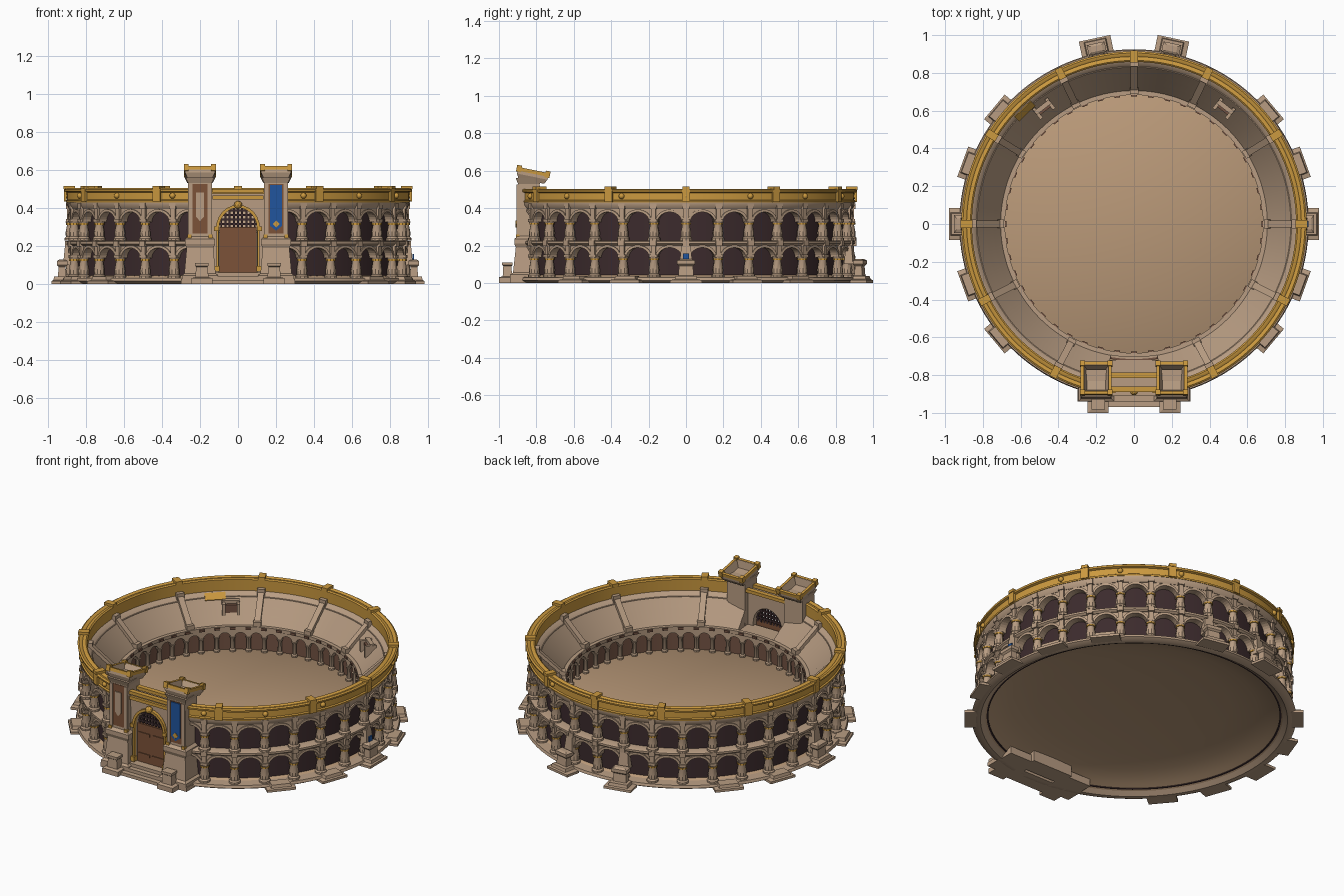
import bpy, bmesh
from math import sin, cos, pi, radians, atan2
from mathutils import Matrix, Vector

if "Cube" in bpy.data.objects:
    bpy.data.objects.remove(bpy.data.objects["Cube"])


def material(name, rgb):
    m = bpy.data.materials.new(name)
    m.use_nodes = True
    m.diffuse_color = (*rgb, 1)
    bsdf = next(n for n in m.node_tree.nodes if n.type == 'BSDF_PRINCIPLED')
    bsdf.inputs["Base Color"].default_value = (*rgb, 1)
    return m


STONE = material("warm stone", (0.48, 0.335, 0.225))
SAND = material("sand", (0.49, 0.32, 0.19))
GOLD = material("gold", (0.6, 0.32, 0.05))
DARK = material("dark recess", (0.045, 0.024, 0.026))
BROWN = material("brown wood", (0.2, 0.085, 0.04))
INNER = material("inner wall brown", (0.17, 0.085, 0.055))
BLUE = material("blue cloth", (0.015, 0.09, 0.34))

T = Matrix.Translation
STEP = radians(11.25)
FRONT = -pi / 2


def make(name, bm, mat, smooth=False):
    bmesh.ops.remove_doubles(bm, verts=bm.verts, dist=1e-5)
    bmesh.ops.recalc_face_normals(bm, faces=bm.faces)
    me = bpy.data.meshes.new(name)
    bm.to_mesh(me)
    bm.free()
    me.materials.append(mat)
    ob = bpy.data.objects.new(name, me)
    bpy.context.collection.objects.link(ob)
    if smooth:
        bpy.ops.object.select_all(action='DESELECT')
        bpy.context.view_layer.objects.active = ob
        ob.select_set(True)
        bpy.ops.object.shade_smooth_by_angle(angle=radians(35))


def polar(angle, r, z=0):
    """Frame whose x points outward and y runs along the ring."""
    return Matrix.Rotation(angle, 4, 'Z') @ T((r, 0, z))


def box(bm, size, m):
    bmesh.ops.create_cube(bm, size=1, matrix=m @ Matrix.Diagonal((*size, 1)))


def revolve(bm, profile, m=Matrix(), a0=0, a1=2 * pi, n=128):
    """Sweep a closed (radius, height) profile around z."""
    full = a1 - a0 > 2 * pi - 0.001
    rings = []
    for i in range(n if full else n + 1):
        a = a0 + (a1 - a0) * i / n
        rings.append([bm.verts.new(m @ Vector((r * cos(a), r * sin(a), z))) for r, z in profile])
    k = len(profile)
    for i in range(n):
        p, q = rings[i], rings[(i + 1) % len(rings)]
        for j in range(k):
            bm.faces.new((p[j], q[j], q[(j + 1) % k], p[(j + 1) % k]))
    if not full:
        bm.faces.new(rings[0])
        bm.faces.new(rings[-1])


def ring(name, profile, mat, gap=0):
    bm = bmesh.new()
    g = radians(gap)
    revolve(bm, profile, a0=FRONT + g, a1=FRONT + 2 * pi - g)
    make(name, bm, mat, True)


def loft(bm, m, sections):
    """Stack of rectangles given as (half x, half y, height)."""
    loops = [[bm.verts.new(m @ Vector((sx * x, sy * y, z)))
              for sx, sy in ((-1, -1), (1, -1), (1, 1), (-1, 1))] for x, y, z in sections]
    for a, b in zip(loops, loops[1:]):
        for j in range(4):
            bm.faces.new((a[j], a[(j + 1) % 4], b[(j + 1) % 4], b[j]))
    bm.faces.new(loops[0])
    bm.faces.new(loops[-1])


def arc(half, spring, rise, n=12):
    return [(-half * cos(pi * i / n), spring + rise * sin(pi * i / n)) for i in range(n + 1)]


def strip(bm, place, low, high, d0, d1):
    """Solid band between two lines of (along, height), from depth d0 to d1."""
    rows = [[bm.verts.new(place(u, d, z)) for d, (u, z) in
             ((d0, lo), (d0, hi), (d1, hi), (d1, lo))] for lo, hi in zip(low, high)]
    for a, b in zip(rows, rows[1:]):
        for j in range(4):
            bm.faces.new((a[j], b[j], b[(j + 1) % 4], a[(j + 1) % 4]))
    bm.faces.new(rows[0])
    bm.faces.new(rows[-1])


def arch(bm, place, half, spring, rise, wide, top, d0, d1):
    low = [(-wide, spring)] + arc(half, spring, rise) + [(wide, spring)]
    strip(bm, place, low, [(u, top) for u, z in low], d0, d1)


def trim(bm, place, half, spring, rise, w, d0, d1):
    strip(bm, place, arc(half, spring, rise), arc(half + w, spring, rise + w), d0, d1)


def around(angle, r0):
    return lambda u, d, z: polar(angle + u / r0, r0 + d, z).translation


# Ground ring, arena floor with a domed underside, and recessed wall
ring("plinth", [(.875, 0), (.9, 0), (.925, .014), (.92, .03), (.83, .035)], STONE)
ring("arena_floor", [(0, .125), (.72, .125), (.88, .02), (.88, .005), (.8, .045), (.7, .075),
                     (.55, .095), (.3, .11), (0, .115)], SAND)
ring("recess_wall", [(.83, .025), (.845, .025), (.845, .4), (.83, .4)], DARK, 11)

# Two-storey outer arcade
arches, columns, caps, mouldings = (bmesh.new() for _ in range(4))
for k in range(32):
    mid = (k + .5) * STEP
    off = abs((mid - FRONT + pi) % (2 * pi) - pi)
    if off > STEP:
        for spring, top in ((.135, .205), (.325, .405)):
            p = around(mid, .885)
            arch(arches, p, .066, spring, .056, .0868, top, 0, -.045)
            trim(mouldings, p, .064, spring, .054, .014, .008, -.01)
    a = k * STEP
    if abs((a - FRONT + pi) % (2 * pi) - pi) < STEP * 1.2:
        continue
    for base, h in ((.03, .11), (.228, .1)):
        m = polar(a, .878, base)
        revolve(columns, [(0, 0), (.034, 0), (.034, .012), (.027, .02), (.029, .04), (.021, h * .8),
                          (.024, h - .012), (.03, h), (0, h)], m, n=10)
        revolve(caps, [(.018, 0), (.027, 0), (.027, .009), (.018, .009)], m @ T((0, 0, h * .83)), n=10)
        box(columns, (.045, .042, .016), m @ T((.004, 0, h + .005)))
        box(columns, (.016, .026, .06), m @ T((.012, 0, h + .04)))
    box(columns, (.035, .036, .028), polar(a, .893, .212))
    box(columns, (.03, .036, .03), polar(a, .89, .41))
make("outer_arches", arches, STONE)
make("arch_mouldings", mouldings, STONE)
make("outer_columns", columns, STONE, True)
make("column_collars", caps, GOLD, True)

# Ledge between the storeys, cornice and gold crown
ring("middle_ledge", [(.84, .2), (.89, .2), (.903, .21), (.903, .222), (.89, .228), (.84, .228)], STONE, 11)
ring("cornice", [(.87, .395), (.888, .395), (.902, .415), (.902, .432), (.87, .432)], STONE, 11)
ring("gold_crown", [(.86, .425), (.905, .429), (.907, .438), (.899, .443), (.899, .481), (.912, .486),
                    (.914, .497), (.905, .503), (.892, .501), (.886, .497), (.88, .501), (.866, .503),
                    (.858, .497)], GOLD, 13)

# Seating as a slope of shallow tiers
profile = [(.695, .255), (.695, .28)]
for i in range(4):
    r, z = .706 + i * .038, .28 + i * .036
    profile += [(r, z), (r + .002, z + .006)]
ring("seating", profile + [(.858, .427), (.88, .432), (.88, .41), (.83, .405), (.83, .255)], STONE, 10)
ring("seating_parapet", [(.683, .262), (.683, .283), (.705, .283), (.705, .262)], STONE)

# Inner arcade
ring("inner_wall", [(.715, .11), (.725, .11), (.725, .265), (.715, .265)], INNER)
posts, inner_arches, studs = bmesh.new(), bmesh.new(), bmesh.new()
for k in range(48):
    a = k * pi / 24
    m = polar(a, .697, .12)
    revolve(posts, [(0, 0), (.019, 0), (.019, .015), (.013, .022), (.012, .08), (.018, .095), (0, .095)], m, n=8)
    arch(inner_arches, around(a + pi / 48, .69), .034, .21, .032, .0452, .265, 0, .03)
    box(studs, (.012, .03, .014), polar(a, .681, .272))
make("inner_columns", posts, STONE, True)
make("inner_arches", inner_arches, STONE)
make("parapet_studs", studs, INNER)

# Radial stair walls, crown blocks and knobs
walls, blocks, knobs = bmesh.new(), bmesh.new(), bmesh.new()
slope = Matrix.Rotation(-atan2(.147, .155), 4, 'Y')
for d in [90] + [s for d in (64, 32, 0, -27, -62) for s in (d, 180 - d)]:
    a = radians(d)
    box(walls, (.215, .036, .03), polar(a, .783, .36) @ slope)
    box(walls, (.035, .045, .04), polar(a, .705, .29))
    box(walls, (.03, .045, .05), polar(a, .85, .425))
    box(blocks, (.062, .04, .018), polar(a, .887, .507))
    box(blocks, (.012, .045, .07), polar(a, .908, .467))
for k in range(1, 16):
    bmesh.ops.create_icosphere(knobs, subdivisions=2, radius=.016,
                               matrix=polar(FRONT + k * pi / 8, .9, .464))
make("stair_walls", walls, STONE)
make("crown_blocks", blocks, GOLD)
make("crown_knobs", knobs, GOLD, True)

# Small doorways and a gold cloth on the seating
frames, holes, cloth = bmesh.new(), bmesh.new(), bmesh.new()
for d in (52, 128):
    for side in (-1, 1):
        box(frames, (.07, .018, .07), polar(radians(d), .775, .36) @ T((0, side * .042, 0)))
    box(frames, (.025, .1, .02), polar(radians(d), .785, .395))
    box(holes, (.03, .07, .05), polar(radians(d), .775, .358))
box(cloth, (.045, .12, .008), polar(radians(134), .832, .408) @ slope)
make("seating_doorways", frames, STONE)
make("doorway_openings", holes, INNER)
make("seating_cloth", cloth, GOLD)

# Buttress footings around the outside
feet, plate = bmesh.new(), bmesh.new()
for d in (0, 20, 40, 78, -20, -40):
    for a in (radians(d), radians(180 - d)):
        r = {0: .935, 78: .96}.get(d, .92)
        loft(feet, polar(a, r), [(.045, .085, 0), (.045, .085, .015), (.036, .06, .02), (.032, .055, .038)])
        if d in (0, 78):
            loft(feet, polar(a, r - .01), [(.04, .055, .03), (.022, .04, .04), (.018, .038, .09),
                                           (.028, .048, .1), (.028, .048, .12), (.015, .03, .128)])
            loft(feet, polar(a, .895), [(.025, .035, .1), (.015, .025, .2)])
box(plate, (.008, .03, .03), polar(0, .921, .143))
make("buttress_footings", feet, STONE)
make("buttress_plate", plate, BLUE)

# Gate wall, arch, doors and lattice
flat = lambda u, d, z: Vector((u, -.87 - d, z))
gate, gold = bmesh.new(), bmesh.new()
arch(gate, flat, .1, .29, .11, .14, .475, 0, -.06)
for s in (-1, 1):
    box(gate, (.04, .06, .25), T((s * .12, -.84, .165)))
    box(gold, (.026, .03, .022), T((s * .112, -.88, .29)))
    box(gold, (.03, .03, .03), T((s * .112, -.88, .08)))
    box(gold, (.012, .016, .2), T((s * .108, -.878, .19)))
box(gate, (.28, .11, .27), T((0, -.775, .135)))
for y, z in ((-.87, .455), (-.875, .49), (-.8, .49)):
    box(gold, (.27, .03, .02), T((0, y, z)))
trim(gold, flat, .1, .29, .11, .016, .02, -.01)
bmesh.ops.create_icosphere(gold, subdivisions=2, radius=.022, matrix=T((0, -.885, .415)))
make("gate_wall", gate, STONE)
make("gate_gold_trim", gold, GOLD)

doors, lattice = bmesh.new(), bmesh.new()
for s in (-1, 1):
    box(doors, (.096, .02, .25), T((s * .049, -.85, .175)))
    for z in (.11, .24):
        box(doors, (.08, .03, .016), T((s * .049, -.85, z)))
for i in range(-4, 5):
    x = i * .022
    h = .11 * (1 - (x / .1) ** 2) ** .5
    box(lattice, (.01, .012, h), T((x, -.845, .29 + h / 2)))
    if i > 0:
        w = .2 * (1 - (i * .024 / .11) ** 2) ** .5
        box(lattice, (w, .012, .01), T((0, -.845, .29 + i * .024)))
make("gate_doors", doors, BROWN)
make("arch_lattice", lattice, DARK)

# Steps in front of the gate
steps = bmesh.new()
for i in range(3):
    box(steps, (.3, .12 - i * .03, .02), T((0, -.91 + i * .015, .01 + i * .02)))
make("gate_steps", steps, STONE)

# Gate towers with sloping open tops, each with a recessed panel
towers, tower_gold, panels = bmesh.new(), bmesh.new(), bmesh.new()
for s in (-1, 1):
    m = T((s * .2, -.84, 0))
    loft(towers, m, [(.095, .1, 0), (.095, .1, .045), (.082, .085, .055), (.07, .07, .19), (.08, .078, .21),
                     (.08, .078, .235), (.064, .06, .25), (.062, .058, .53), (.075, .07, .56)])
    loft(towers, T((s * .19, -.955, 0)), [(.055, .045, 0), (.055, .045, .03), (.035, .025, .035),
                                          (.03, .022, .09), (.036, .028, .095), (.036, .028, .11)])
    box(towers, (.1, .12, .025), T((s * .25, -.88, .0125)))
    box(panels, (.084, .008, .26), m @ T((0, -.057, .395)))
    for e in (-1, 1):
        box(towers, (.022, .02, .27), m @ T((e * .051, -.055, .39)))
        box(tower_gold, (.022, .02, .02), m @ T((e * .055, -.06, .25)))
    top = T((s * .2, -.82, .578)) @ Matrix.Rotation(-.2, 4, 'X')
    loft(towers, top, [(.066, .07, -.035), (.078, .083, -.01), (.078, .083, .024),
                       (.066, .07, .024), (.05, .055, -.02)])
    for e in (-1, 1):
        box(tower_gold, (.016, .17, .02), top @ T((e * .074, 0, .016)))
        box(tower_gold, (.16, .016, .02), top @ T((0, e * .08, .016)))
        for f in (-1, 1):
            box(tower_gold, (.026, .026, .036), top @ T((e * .072, f * .078, .018)))
make("gate_towers", towers, STONE)
make("tower_gold_trim", tower_gold, GOLD)
make("tower_panels", panels, BROWN)

# Hanging cloths on the towers
for name, x, w, mat, low in (("left_banner", .2, .031, BLUE, .28), ("right_pennant", -.2, .022, STONE, .33)):
    bm = bmesh.new()
    line = [(x - w, low + .025), (x, low), (x + w, low + .025)]
    strip(bm, flat, line, [(u, .52 if mat == BLUE else .48) for u, z in line], .037, .03)
    make(name, bm, mat)
emblem = bmesh.new()
box(emblem, (.026, .006, .026), T((.2, -.908, .315)) @ Matrix.Rotation(pi / 4, 4, 'Y'))
make("banner_diamond", emblem, GOLD)
